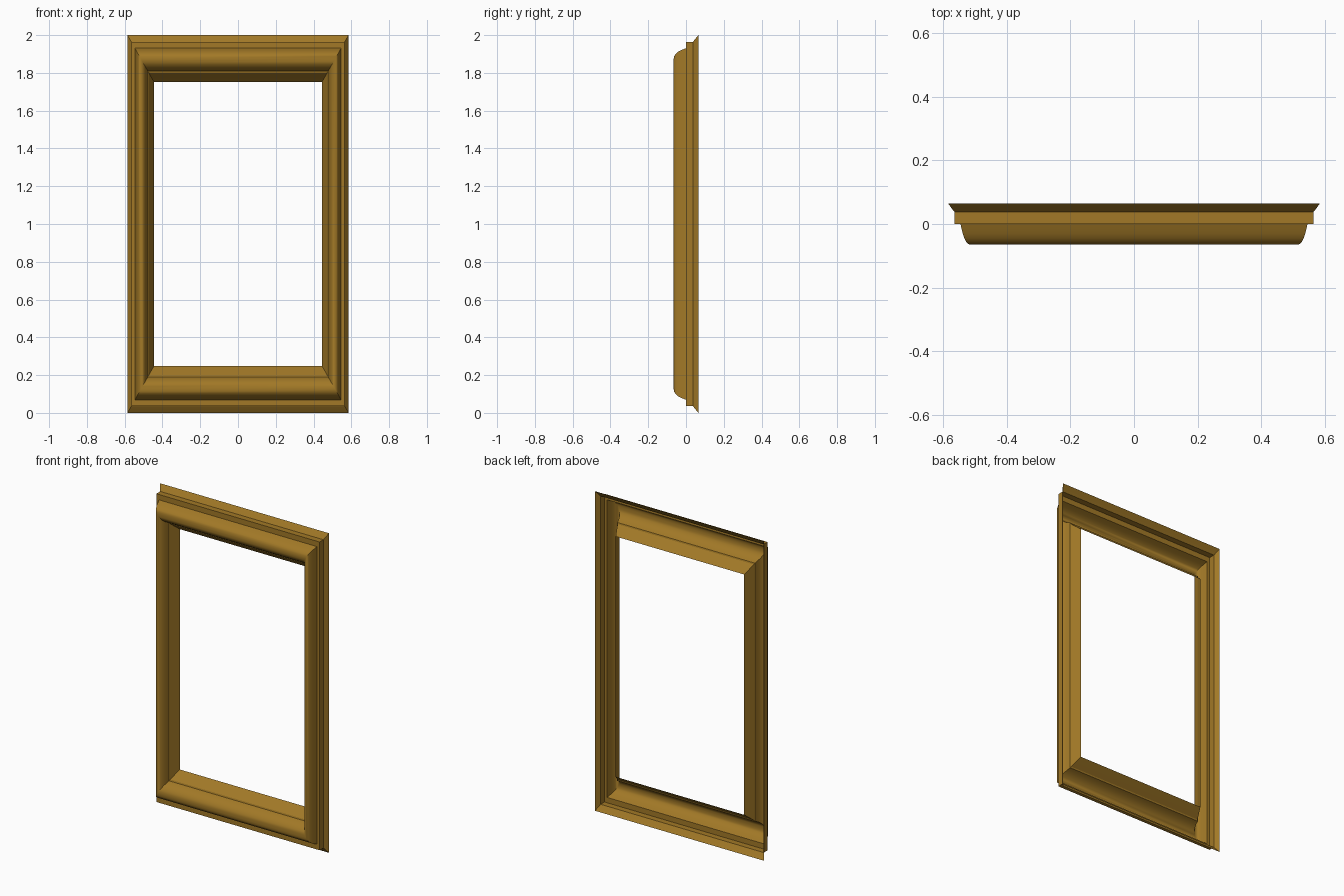
import bpy, bmesh

if "Cube" in bpy.data.objects:
    bpy.data.objects.remove(bpy.data.objects["Cube"])

# Moulding profile: (inset from the outer edge, depth y), open at the back
PROFILE = [(0, .065), (.018, .04), (.020, .038), (.020, 0), (.039, 0),
           (.042, -.013), (.046, -.03), (.051, -.045), (.057, -.056), (.064, -.063),
           (.071, -.065), (.079, -.062), (.087, -.055), (.094, -.045), (.100, -.031),
           (.105, -.015), (.108, 0), (.113, .003), (.126, .031), (.140, .06)]
HALF_W, HALF_H = .585, 1.0
Z_STRETCH = 1.77   # rails are wider than stiles

# Mitred frame: one rectangular loop of corners per profile point
bm = bmesh.new()
rings = []
for d, y in PROFILE:
    w, h = HALF_W - d, HALF_H - d * Z_STRETCH
    rings.append([bm.verts.new((sx * w, y, 1 + sz * h))
                  for sx, sz in ((-1, -1), (1, -1), (1, 1), (-1, 1))])
for a, b in zip(rings, rings[1:]):
    for i in range(4):
        j = (i + 1) % 4
        bm.faces.new((a[i], a[j], b[j], b[i]))
mesh = bpy.data.meshes.new("picture_frame")
bm.to_mesh(mesh)
bm.free()
frame = bpy.data.objects.new("picture_frame", mesh)
bpy.context.collection.objects.link(frame)

# Gilded wood colour
mat = bpy.data.materials.new("gilded_wood")
mat.diffuse_color = (.36, .19, .02, 1)
mat.use_nodes = True
mat.node_tree.nodes["Principled BSDF"].inputs["Base Color"].default_value = mat.diffuse_color
mesh.materials.append(mat)

# Smooth mouldings with sharp steps
bpy.context.view_layer.objects.active = frame
frame.select_set(True)
bpy.ops.object.shade_smooth_by_angle(angle=.55)
